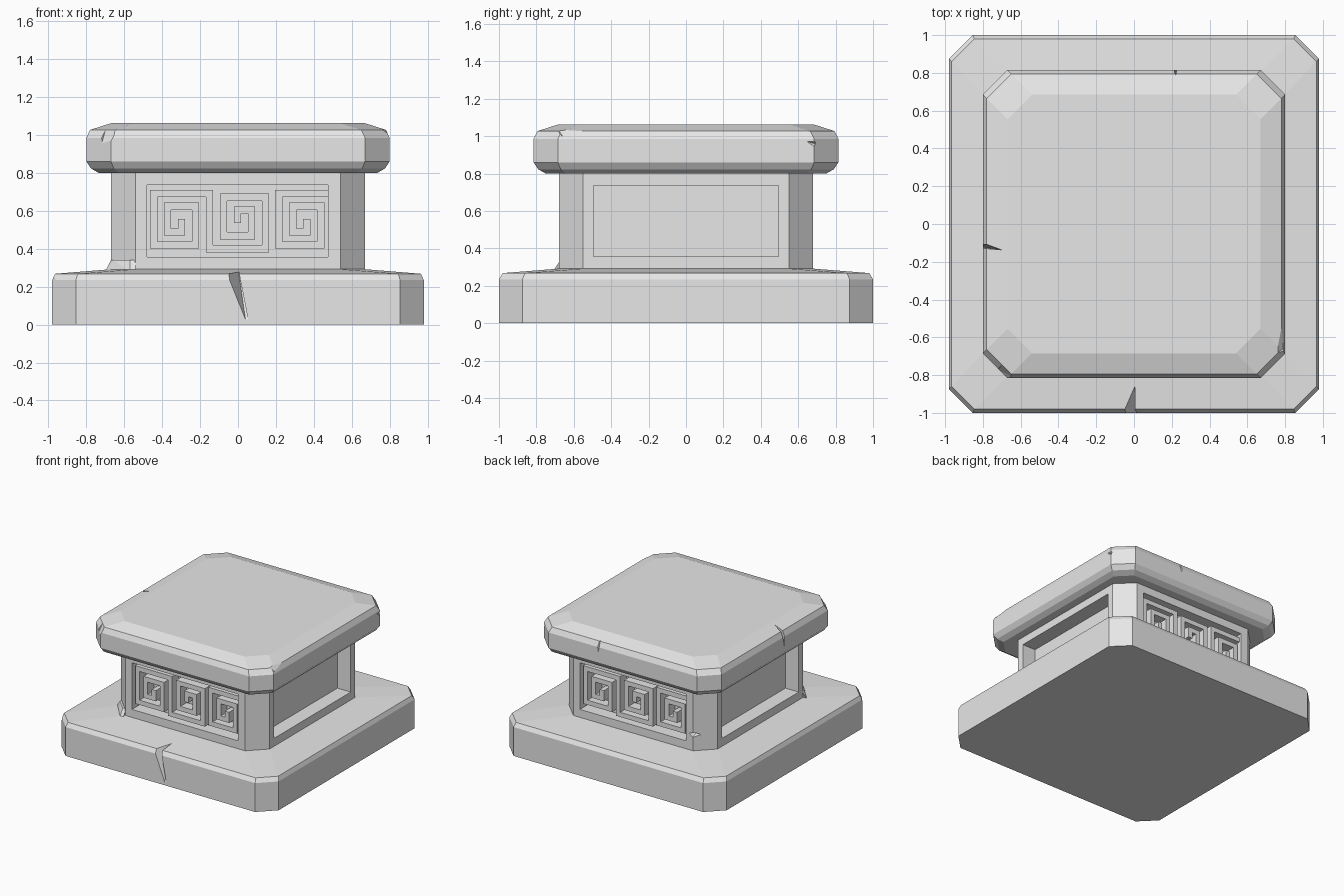
import bpy
import bmesh
from math import pi
from mathutils import Vector, Matrix

cube = bpy.data.objects.get("Cube")
if cube:
    bpy.data.objects.remove(cube, do_unlink=True)

# One stone colour
stone = bpy.data.materials.new("grey stone")
stone.use_nodes = True
stone.diffuse_color = (0.8, 0.8, 0.8, 1)
stone.node_tree.nodes["Principled BSDF"].inputs["Base Color"].default_value = (0.8, 0.8, 0.8, 1)


def make_object(name, bm):
    bmesh.ops.recalc_face_normals(bm, faces=bm.faces)
    mesh = bpy.data.meshes.new(name)
    bm.to_mesh(mesh)
    bm.free()
    mesh.materials.append(stone)
    obj = bpy.data.objects.new(name, mesh)
    bpy.context.collection.objects.link(obj)
    return obj


def loft(name, rings):
    """Stack of chamfered rectangles: (height, half width, half depth, chamfer)."""
    bm = bmesh.new()
    loops = []
    for z, hx, hy, c in rings:
        quarter = [(hx, hy - c), (hx - c, hy)]
        xy = quarter + [(-x, y) for x, y in reversed(quarter)]
        xy += [(-x, -y) for x, y in xy]
        loops.append([bm.verts.new((x, y, z)) for x, y in xy])
    for low, high in zip(loops, loops[1:]):
        for i in range(8):
            j = (i + 1) % 8
            bm.faces.new((low[i], low[j], high[j], high[i]))
    bm.faces.new(loops[0])
    bm.faces.new(loops[-1])
    return make_object(name, bm)


def hull(name, points):
    bm = bmesh.new()
    for p in points:
        bm.verts.new(p)
    bmesh.ops.convex_hull(bm, input=bm.verts)
    return make_object(name, bm)


def box(name, low, high):
    return hull(name, [(x, y, z) for x in (low[0], high[0])
                       for y in (low[1], high[1]) for z in (low[2], high[2])])


def carve(obj, cutters):
    """Subtract every cutter, bake the result, and discard the cutters."""
    for cutter in cutters:
        cutter.hide_render = True
        mod = obj.modifiers.new("carve", 'BOOLEAN')
        mod.object = cutter
        mod.operation = 'DIFFERENCE'
        mod.solver = 'EXACT'
    graph = bpy.context.evaluated_depsgraph_get()
    mesh = bpy.data.meshes.new_from_object(obj.evaluated_get(graph))
    obj.modifiers.clear()
    obj.data = mesh
    for cutter in cutters:
        bpy.data.objects.remove(cutter, do_unlink=True)


def ribbon(name, path, half, y_back, y_front, turn):
    """Raised band following a right-angled path in the x-z plane."""
    bm = bmesh.new()
    pts = [Vector(p) for p in path]
    sides = []
    for a, b in zip(pts, pts[1:]):
        d = (b - a).normalized()
        sides.append(Vector((-d.y, d.x)))
    rows = []
    for i, p in enumerate(pts):
        if i == 0:
            n = sides[0]
        elif i == len(pts) - 1:
            n = sides[-1]
        else:
            n = sides[i - 1] + sides[i]
        rows.append([bm.verts.new((q.x, y_back, q.y)) for q in (p - n * half, p + n * half)])
    for a, b in zip(rows, rows[1:]):
        bm.faces.new((a[0], b[0], b[1], a[1]))
    ext = bmesh.ops.extrude_face_region(bm, geom=bm.faces[:], use_keep_orig=True)
    moved = [v for v in ext["geom"] if isinstance(v, bmesh.types.BMVert)]
    bmesh.ops.translate(bm, verts=moved, vec=(0, y_front - y_back, 0))
    bmesh.ops.rotate(bm, verts=bm.verts, matrix=Matrix.Rotation(turn, 3, 'Z'))
    return make_object(name, bm)


# Base slab with front crack and corner chip
base = loft("base_slab", [(0, .98, 1, .125), (.235, .98, 1, .125),
                          (.268, .965, .98, .12), (.292, .67, .68, .13)])
carve(base, [
    hull("base_crack", [(-.08, -1.02, .3), (0, -1.02, .3), (.06, -1.02, -.01),
                        (.045, -1.02, -.01), (0, -.85, .3)]),
    hull("base_chip", [(-1, -.86, .15), (-1, -.8, .28), (-.92, -.95, .28),
                       (-1.05, -1, .28), (-.97, -.9, .22)]),
])

# Middle block with four sunken panels and worn corners
body = loft("middle_block", [(.27, .67, .68, .13), (.82, .67, .68, .13)])
carve(body, [
    box("front_panel", (-.48, -.8, .357), (.475, -.58, .737)),
    box("back_panel", (-.475, .58, .357), (.48, .8, .737)),
    box("left_panel", (.55, -.495, .357), (.8, .495, .737)),
    box("right_panel", (-.8, -.495, .357), (-.55, .495, .737)),
    hull("edge_notch", [(-.49, .72, .43), (-.64, .66, .42), (-.56, .72, .46),
                        (-.54, .72, .39), (-.53, .62, .42)]),
    hull("top_chip", [(.7, .55, .83), (.7, .57, .74), (.62, .62, .83), (.7, .64, .83)]),
])

# Rubble wedge at the foot of the front right corner
hull("foot_rubble", [(-.70, -.56, .28), (-.67, -.54, .34), (-.54, -.67, .34), (-.54, -.71, .28),
                     (-.57, -.71, .28), (-.66, -.58, .34), (-.57, -.67, .34), (-.6, -.55, .28)])

# Top slab with cracks and chipped edges
top = loft("top_slab", [(.80, .735, .75, .11), (.823, .775, .79, .12), (.86, .80, .815, .13),
                        (.985, .80, .815, .13), (1.027, .78, .795, .13), (1.062, .67, .685, .13)])
carve(top, [
    hull("right_crack", [(-.82, -.08, 1.08), (-.82, -.13, 1.08), (-.68, -.14, 1.08),
                         (-.82, -.12, .88)]),
    hull("back_crack", [(.19, .83, 1.08), (.25, .83, 1.08), (.22, .77, 1.08), (.22, .83, .9)]),
    hull("corner_chip", [(-.60, -.83, 1.05), (-.68, -.83, .94), (-.72, -.77, .95),
                         (-.69, -.735, 1.06), (-.8, -.83, 1.06)]),
    hull("side_chip", [(-.83, -.66, 1.03), (-.83, -.69, .93), (-.77, -.73, .98), (-.83, -.74, 1.03)]),
    hull("left_edge_chip", [(.83, -.4, 1.05), (.78, -.4, 1.05), (.73, -.70, 1.06),
                            (.83, -.70, 1.0), (.79, -.66, 1.0)]),
    hull("back_corner_chip", [(.83, .58, .99), (.83, .68, .92), (.78, .69, .96), (.83, .70, .99)]),
])

# Square-spiral key pattern on a grid of columns and rows
link_x, top_z, mid_z = -.15, .692, .546
cells = [(4, 0), (0, 0), (0, 4), (3, 4), (3, 1), (1, 1), (1, 3), (2, 3), (2, 2)]
spiral = [(link_x + (c - 4) * .0737, top_z - r * .068) for c, r in cells]
turned = [(2 * link_x - x, 2 * mid_z - z) for x, z in spiral]
repeat = [(min(x + .66, .475), z) for x, z in spiral]
for side, turn in (("front", 0), ("back", pi)):
    ribbon(side + "_double_key", spiral[::-1] + turned, .019, -.57, -.66, turn)
    ribbon(side + "_single_key", repeat, .019, -.57, -.66, turn)
